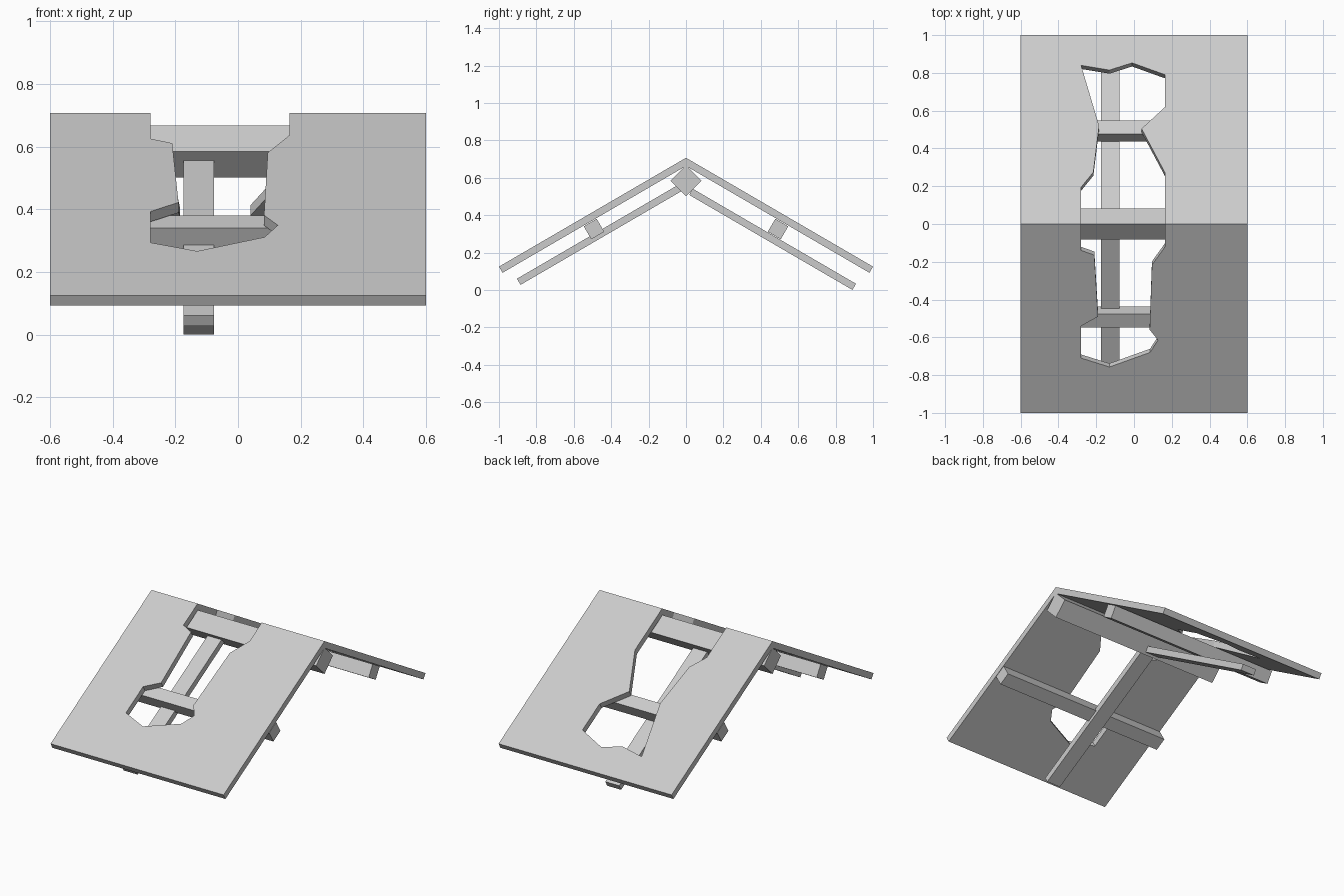
import bpy, bmesh, math
from mathutils import Matrix, Vector

cube = bpy.data.objects.get("Cube")
if cube:
    bpy.data.objects.remove(cube, do_unlink=True)

grey = bpy.data.materials.new("plain_grey")
grey.use_nodes = True
colour = (0.6, 0.6, 0.6, 1)
grey.diffuse_color = colour
grey.node_tree.nodes["Principled BSDF"].inputs["Base Color"].default_value = colour

RIDGE_Z, DROP, THICK = 0.707, 0.582, 0.038
PITCH = math.atan(DROP)


def finish(bm, name):
    bmesh.ops.recalc_face_normals(bm, faces=bm.faces)
    mesh = bpy.data.meshes.new(name)
    bm.to_mesh(mesh)
    bm.free()
    mesh.materials.append(grey)
    obj = bpy.data.objects.new(name, mesh)
    bpy.context.collection.objects.link(obj)


def beam(name, centre, size, angle):
    """A box turned about the x axis."""
    bm = bmesh.new()
    matrix = (Matrix.Translation(centre) @ Matrix.Rotation(angle, 4, 'X')
              @ Matrix.Diagonal((*size, 1)))
    bmesh.ops.create_cube(bm, size=1, matrix=matrix)
    finish(bm, name)


def roof_panel(name, side, hole):
    """Sloped slab with a broken opening running from the ridge; mitred at the ridge."""
    outline = [(-0.6, 0), (-0.6, 1), (0.6, 1), (0.6, 0)] + hole
    inward = Vector((0, -side * math.sin(PITCH), -math.cos(PITCH))) * THICK
    mitre = Vector((0, 0, -THICK / math.cos(PITCH)))
    bm = bmesh.new()
    upper, lower = [], []
    for x, d in outline:
        point = Vector((x, side * d, RIDGE_Z - DROP * d))
        upper.append(bm.verts.new(point))
        lower.append(bm.verts.new(point + (inward if d else mitre)))
    bm.faces.new(upper)
    bm.faces.new(lower[::-1])
    for i in range(len(upper)):
        j = (i + 1) % len(upper)
        bm.faces.new((upper[i], lower[i], lower[j], upper[j]))
    finish(bm, name)


# Roof slabs: each opening is listed as x and distance from the ridge
roof_panel("front_roof_panel", -1, [
    (0.165, 0), (0.165, 0.12), (0.095, 0.217), (0.083, 0.56), (0.127, 0.615),
    (0.085, 0.68), (-0.13, 0.757), (-0.28, 0.71), (-0.28, 0.54),
    (-0.19, 0.49), (-0.21, 0.165), (-0.28, 0.14), (-0.28, 0)])
roof_panel("back_roof_panel", 1, [
    (0.165, 0), (0.165, 0.27), (0.04, 0.505), (0.165, 0.62), (0.165, 0.79),
    (-0.01, 0.853), (-0.13, 0.815), (-0.28, 0.84), (-0.185, 0.52),
    (-0.215, 0.275), (-0.28, 0.195), (-0.28, 0)])

# Ridge beam set on its corner
beam("ridge_beam", (0, 0, 0.584), (1.2, 0.117, 0.117), math.pi / 4)

# Purlins and rafters under each slope
for label, side, rafter_y, rafter_z in (("front", -1, 0.458, 0.298), ("back", 1, 0.463, 0.271)):
    beam(label + "_purlin", (0, side * 0.492, 0.326), (1.2, 0.08, 0.08), -side * PITCH)
    beam(label + "_rafter", (-0.125, side * rafter_y, rafter_z),
         (0.097, 1.01, THICK), -side * PITCH)
